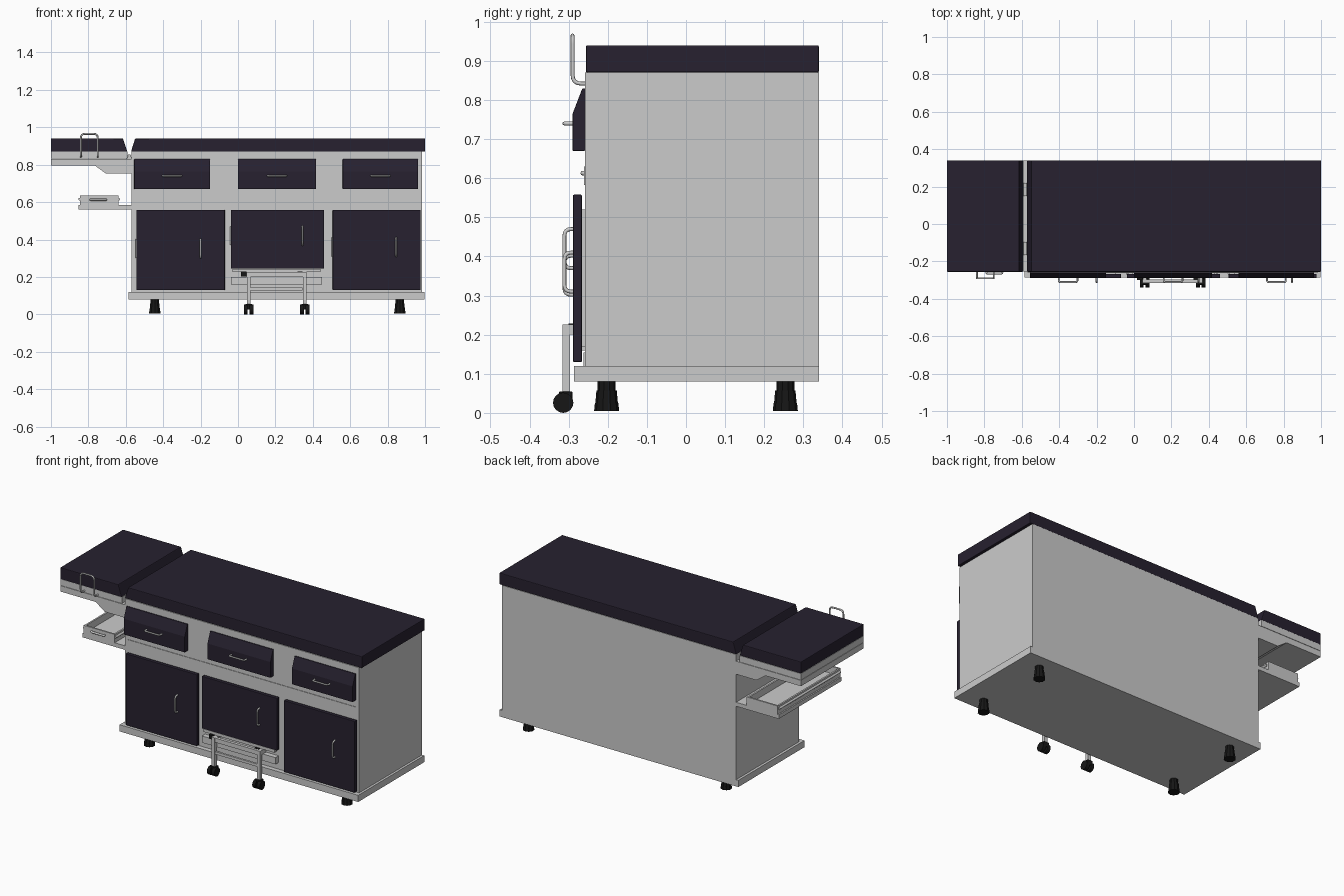
import bpy, bmesh, math
from mathutils import Vector

if "Cube" in bpy.data.objects:
    bpy.data.objects.remove(bpy.data.objects["Cube"])


def material(name, color):
    m = bpy.data.materials.new(name)
    m.diffuse_color = (*color, 1)
    m.use_nodes = True
    m.node_tree.nodes["Principled BSDF"].inputs["Base Color"].default_value = m.diffuse_color
    return m


PURPLE = material("dark_purple", (0.02, 0.015, 0.029))
BLACK = material("black_rubber", (0.008, 0.008, 0.008))


def finish(name, bm, mat=None, bevel=0):
    bmesh.ops.recalc_face_normals(bm, faces=bm.faces)
    me = bpy.data.meshes.new(name)
    bm.to_mesh(me)
    bm.free()
    ob = bpy.data.objects.new(name, me)
    bpy.context.collection.objects.link(ob)
    if mat:
        me.materials.append(mat)
    if bevel:
        mod = ob.modifiers.new("bevel", 'BEVEL')
        mod.width, mod.segments = bevel, 2
    return ob


def prism(name, pts, axis, lo, hi, mat=None, bevel=0):
    """Extrude a profile: (x, z) along 'y', or (y, z) along 'x'."""
    bm = bmesh.new()
    place = (lambda p: (p[0], lo, p[1])) if axis == 'y' else (lambda p: (lo, p[0], p[1]))
    face = bm.faces.new([bm.verts.new(place(p)) for p in pts])
    new = bmesh.ops.extrude_face_region(bm, geom=[face])["geom"]
    shift = (0, hi - lo, 0) if axis == 'y' else (hi - lo, 0, 0)
    bmesh.ops.translate(bm, vec=shift, verts=[v for v in new if isinstance(v, bmesh.types.BMVert)])
    return finish(name, bm, mat, bevel)


def box(name, x, y, z, mat=None, bevel=0):
    pts = [(x[0], z[0]), (x[1], z[0]), (x[1], z[1]), (x[0], z[1])]
    return prism(name, pts, 'y', y[0], y[1], mat, bevel)


def cone(name, c, r1, r2, depth, axis='z', mat=None, sides=12):
    bm = bmesh.new()
    bmesh.ops.create_cone(bm, cap_ends=True, segments=sides, radius1=r1, radius2=r2, depth=depth)
    ob = finish(name, bm, mat)
    ob.location = c
    ob.rotation_euler = {'z': (0, 0, 0), 'x': (0, math.pi / 2, 0), 'y': (math.pi / 2, 0, 0)}[axis]
    for p in ob.data.polygons:
        p.use_smooth = len(p.vertices) == 4 and sides > 10
    return ob


def tube(name, pts, r, corner):
    """Round bar through points with softened corners."""
    pts = [Vector(p) for p in pts]
    path = [pts[0]]
    for a, b, c in zip(pts, pts[1:], pts[2:]):
        p, q = b + (a - b).normalized() * corner, b + (c - b).normalized() * corner
        path += [p * (1 - t) ** 2 + b * 2 * t * (1 - t) + q * t * t for t in (0, .25, .5, .75, 1)]
    path.append(pts[-1])
    cu = bpy.data.curves.new(name, 'CURVE')
    cu.dimensions = '3D'
    cu.bevel_depth, cu.bevel_resolution, cu.use_fill_caps = r, 2, True
    s = cu.splines.new('POLY')
    s.points.add(len(path) - 1)
    for sp, p in zip(s.points, path):
        sp.co = (*p, 1)
    ob = bpy.data.objects.new(name, cu)
    bpy.context.collection.objects.link(ob)
    return ob


BACK, FRONT = 0.34, -0.258

# Cabinet and plinth
box("cabinet", (-0.57, 0.983), (FRONT, BACK), (0.12, 0.87))
box("plinth", (-0.585, 0.997), (-0.286, BACK), (0.08, 0.12))
box("front_rail", (-0.553, 0.96), (FRONT - 0.003, FRONT), (0.583, 0.63))

# Cushions with slanted facing ends
prism("main_cushion", [(-0.572, 0.87), (1, 0.87), (1, 0.94), (-0.55, 0.94)],
      'y', -0.256, BACK, PURPLE, 0.004)
prism("head_cushion", [(-1, 0.87), (-0.592, 0.87), (-0.615, 0.94), (-1, 0.94)],
      'y', -0.256, BACK, PURPLE, 0.004)

# Head section support
box("head_plate", (-1, -0.592), (-0.254, BACK), (0.832, 0.87))
prism("head_bracket", [(-1, 0.795), (-0.765, 0.795), (-0.705, 0.752), (-0.57, 0.752),
                       (-0.57, 0.83), (-1, 0.83)], 'y', -0.254, BACK)
for y in (-0.13, 0.185):
    box("hinge_leaf", (-0.595, -0.565), (y - 0.035, y + 0.035), (0.83, 0.842))
    cone("hinge_pin", (-0.581, y, 0.847), 0.009, 0.009, 0.07, 'y')
tube("head_grab_bar", [(-0.84, -0.25, 0.842), (-0.84, -0.29, 0.842), (-0.84, -0.29, 0.965),
                       (-0.75, -0.29, 0.965), (-0.75, -0.29, 0.842), (-0.75, -0.25, 0.842)],
     0.005, 0.022)

# Side shelf and open tray
box("side_shelf", (-0.853, -0.57), (-0.254, BACK), (0.56, 0.584))
for x in (-0.845, -0.65):
    box("tray_side", (x, x + 0.01), (-0.25, BACK), (0.584, 0.633))
    cone("tray_rail", (x + (-0.002 if x < -0.7 else 0.012), 0.04, 0.616),
         0.007, 0.007, 0.58, 'y')
for y in (-0.256, BACK - 0.01):
    box("tray_end", (-0.845, -0.64), (y, y + 0.01), (0.584, 0.635))
box("tray_floor", (-0.845, -0.64), (-0.25, BACK), (0.584, 0.592))
tube("tray_handle", [(-0.788, -0.254, 0.613), (-0.788, -0.264, 0.613),
                     (-0.705, -0.264, 0.613), (-0.705, -0.254, 0.613)], 0.006, 0.005)

# Drawers with sloped upper front
for x0, x1 in ((-0.555, -0.15), (0.0, 0.418), (0.56, 0.963)):
    prism("drawer_front", [(FRONT, 0.67), (-0.29, 0.67), (-0.29, 0.765), (-0.265, 0.83),
                           (FRONT, 0.83)], 'x', x0, x1, PURPLE, 0.002)
    m = (x0 + x1) / 2
    tube("drawer_handle", [(m - 0.05, -0.287, 0.74), (m - 0.05, -0.311, 0.74),
                           (m + 0.05, -0.311, 0.74), (m + 0.05, -0.287, 0.74)], 0.005, 0.01)

# Doors, their hinges and pulls: x0, x1, bottom, hinge x, pull x, pull centre
for x0, x1, z0, hx, px, pz in ((-0.543, -0.07, 0.13, -0.54, -0.2, 0.352),
                               (-0.038, 0.461, 0.245, -0.034, 0.345, 0.42),
                               (0.506, 0.976, 0.13, 0.51, 0.845, 0.36)):
    box("door", (x0, x1), (-0.289, -0.266), (z0, 0.558), PURPLE, 0.003)
    box("door_mount", (x0 + 0.03, x1 - 0.03), (-0.267, FRONT), (z0 + 0.04, 0.52))
    cone("door_hinge", (hx - 0.003, -0.266, pz), 0.006, 0.006, 0.1)
    tube("door_pull", [(px, -0.285, pz - 0.05), (px, -0.311, pz - 0.05),
                       (px, -0.311, pz + 0.05), (px, -0.285, pz + 0.05)], 0.005, 0.018)

# Pull-out step under the middle door
box("step_tray", (-0.038, 0.45), (-0.288, FRONT), (0.16, 0.2))
box("step_top", (-0.03, 0.44), (-0.285, FRONT), (0.226, 0.243))
box("step_lower_panel", (0.07, 0.34), (-0.262, FRONT), (0.12, 0.155))
box("step_top_bar", (0.045, 0.365), (-0.315, -0.297), (0.2, 0.226))
box("step_cross_bar", (0.065, 0.345), (-0.312, -0.3), (0.127, 0.143))
for x in (0.057, 0.357):
    box("step_leg", (x - 0.01, x + 0.01), (-0.316, -0.296), (0.045, 0.226))
    box("step_slide", (x - 0.01, x + 0.01), (-0.3, FRONT), (0.2, 0.226))
    box("step_pad", (x - 0.04, x - 0.011), (-0.3, FRONT), (0.203, 0.228), BLACK)
    for dx in (-0.015, 0.015):
        cone("caster_wheel", (x + dx, -0.314, 0.026), 0.026, 0.026, 0.02, 'x', BLACK, 16)
    box("caster_fork", (x - 0.018, x + 0.018), (-0.325, -0.29), (0.026, 0.055), BLACK, 0.004)

# Stepped rubber feet
for x in (-0.445, 0.865):
    for y in (-0.203, 0.254):
        cone("foot_pad", (x, y, 0.015), 0.032, 0.03, 0.02, mat=BLACK, sides=10)
        cone("foot_body", (x, y, 0.04), 0.029, 0.026, 0.035, mat=BLACK, sides=10)
        cone("foot_stem", (x, y, 0.068), 0.023, 0.023, 0.026, mat=BLACK, sides=10)
